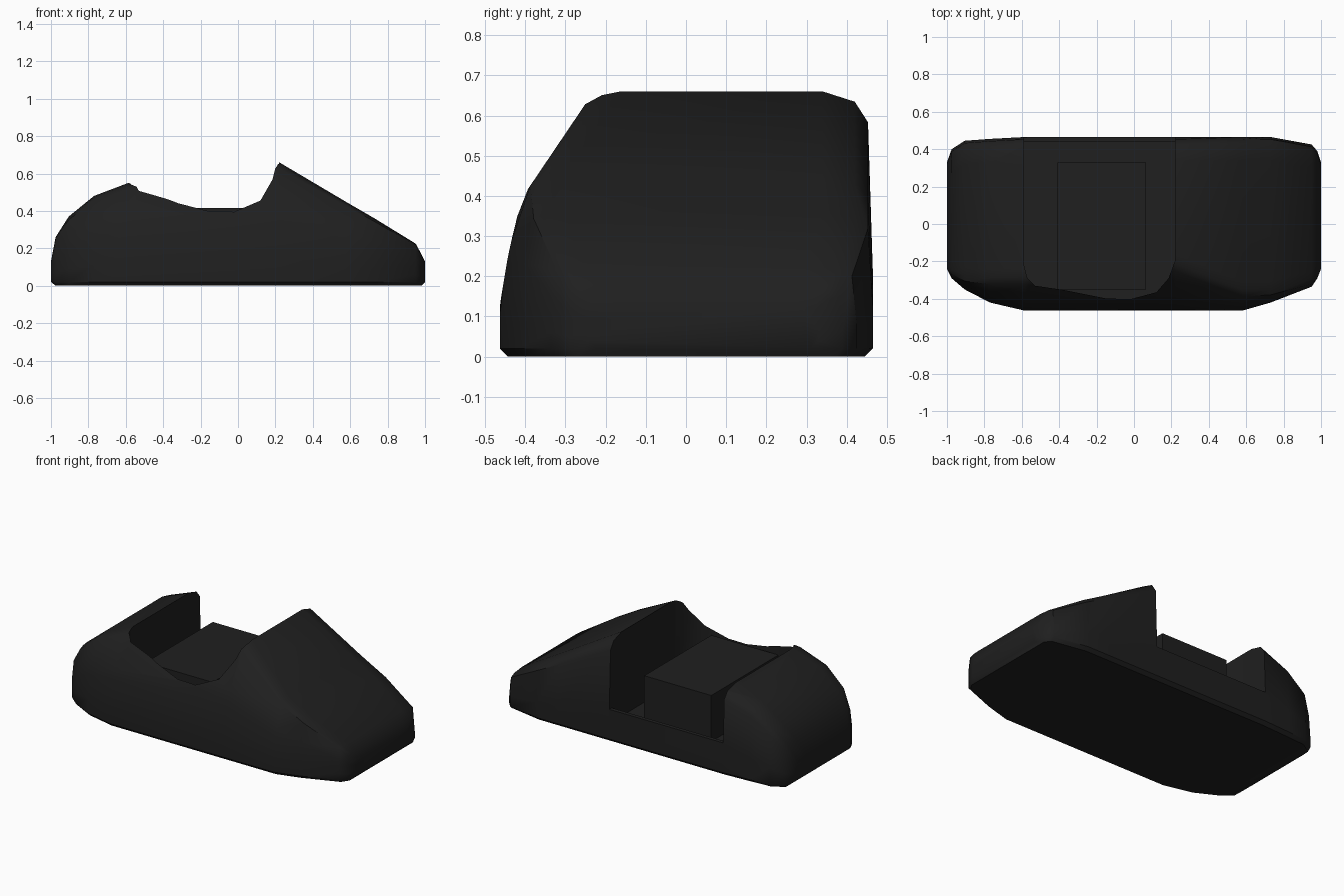
import bpy, bmesh

if "Cube" in bpy.data.objects:
    bpy.data.objects.remove(bpy.data.objects["Cube"])

black = bpy.data.materials.new("matte_black")
black.diffuse_color = (0.014, 0.014, 0.014, 1)
black.use_nodes = True
black.node_tree.nodes["Principled BSDF"].inputs["Base Color"].default_value = black.diffuse_color


def interp(table, v):
    for (a, fa), (b, fb) in zip(table, table[1:]):
        if v <= b:
            return fa + (fb - fa) * (v - a) / (b - a)
    return table[-1][1]


def loft(name, rings):
    bm = bmesh.new()
    loops = [[bm.verts.new(p) for p in ring] for ring in rings]
    n = len(loops[0])
    for a, b in zip(loops, loops[1:]):
        for i in range(n):
            j = (i + 1) % n
            bm.faces.new((a[i], a[j], b[j], b[i]))
    bm.faces.new(loops[0])
    bm.faces.new(loops[-1])
    bmesh.ops.recalc_face_normals(bm, faces=bm.faces[:])
    me = bpy.data.meshes.new(name)
    bm.to_mesh(me)
    bm.free()
    ob = bpy.data.objects.new(name, me)
    bpy.context.collection.objects.link(ob)
    me.materials.append(black)
    return ob


def prism(name, outline, z0, z1):
    return loft(name, [[(x, y, z) for x, y in outline] for z in (z0, z1)])


# Cross-section of the housing: leaning front, near-upright back, rounded top
LEAN = [(0, 0), (.13, 0), (.25, .02), (.34, .04), (.41, .065), (.625, .21), (.66, .235)]


def section(x, y0, y1, top, base):
    pts = [(y0 + .02, base), (y0, base + .02)]
    for k, extra in ((.2, 0), (.38, 0), (.52, 0), (.62, 0), (.95, 0), (.985, .025), (1, .065)):
        z = base + .02 + (top - base - .02) * k
        pts.append((y0 + interp(LEAN, z) + extra, z))
    for k, inset in ((1, .125), (.96, .045), (.88, .012), (.3, 0)):
        z = base + .02 + (top - base - .02) * k
        pts.append((y1 - inset, z))
    pts += [(y1, base + .02), (y1 - .02, base)]
    return [(x, y, z) for y, z in pts]


# Main housing: x, front y, back y, top z, base z
stations = [
    (-1, -.24, .33, .13, .02), (-.975, -.29, .40, .26, 0), (-.905, -.35, .445, .37, 0),
    (-.77, -.42, .455, .48, 0), (-.585, -.463, .465, .55, 0), (.22, -.463, .465, .66, 0),
    (.58, -.463, .465, .447, 0), (.73, -.42, .465, .36, 0), (.95, -.335, .425, .225, 0),
    (.98, -.29, .39, .17, 0), (1, -.24, .33, .13, .02),
]
housing = loft("housing", [section(*s) for s in stations])

# Pocket with a bowed front wall, open at the back above a thin lip
pocket = prism("pocket_cutter", [
    (-.588, .44), (-.588, -.22), (-.57, -.29), (-.53, -.33), (-.38, -.352), (-.15, -.398),
    (-.02, -.402), (.12, -.365), (.185, -.29), (.218, -.2), (.218, .44)], .12, 1)
opening = prism("opening_cutter", [(-.588, .3), (.218, .3), (.218, .6), (-.588, .6)], .21, 1.1)

bpy.context.view_layer.objects.active = housing
for cutter in (pocket, opening):
    mod = housing.modifiers.new("cut", 'BOOLEAN')
    mod.operation = 'DIFFERENCE'
    mod.solver = 'EXACT'
    mod.object = cutter
    with bpy.context.temp_override(object=housing, active_object=housing):
        bpy.ops.object.modifier_apply(modifier=mod.name)
    bpy.data.objects.remove(cutter)

# Raised block inside the pocket
block = prism("inner_block", [(-.41, -.35), (.065, -.35), (.065, .33), (-.41, .33)], .11, .415)

bpy.ops.object.select_all(action='DESELECT')
housing.select_set(True)
bpy.context.view_layer.objects.active = housing
bpy.ops.object.shade_smooth_by_angle(angle=0.7)
